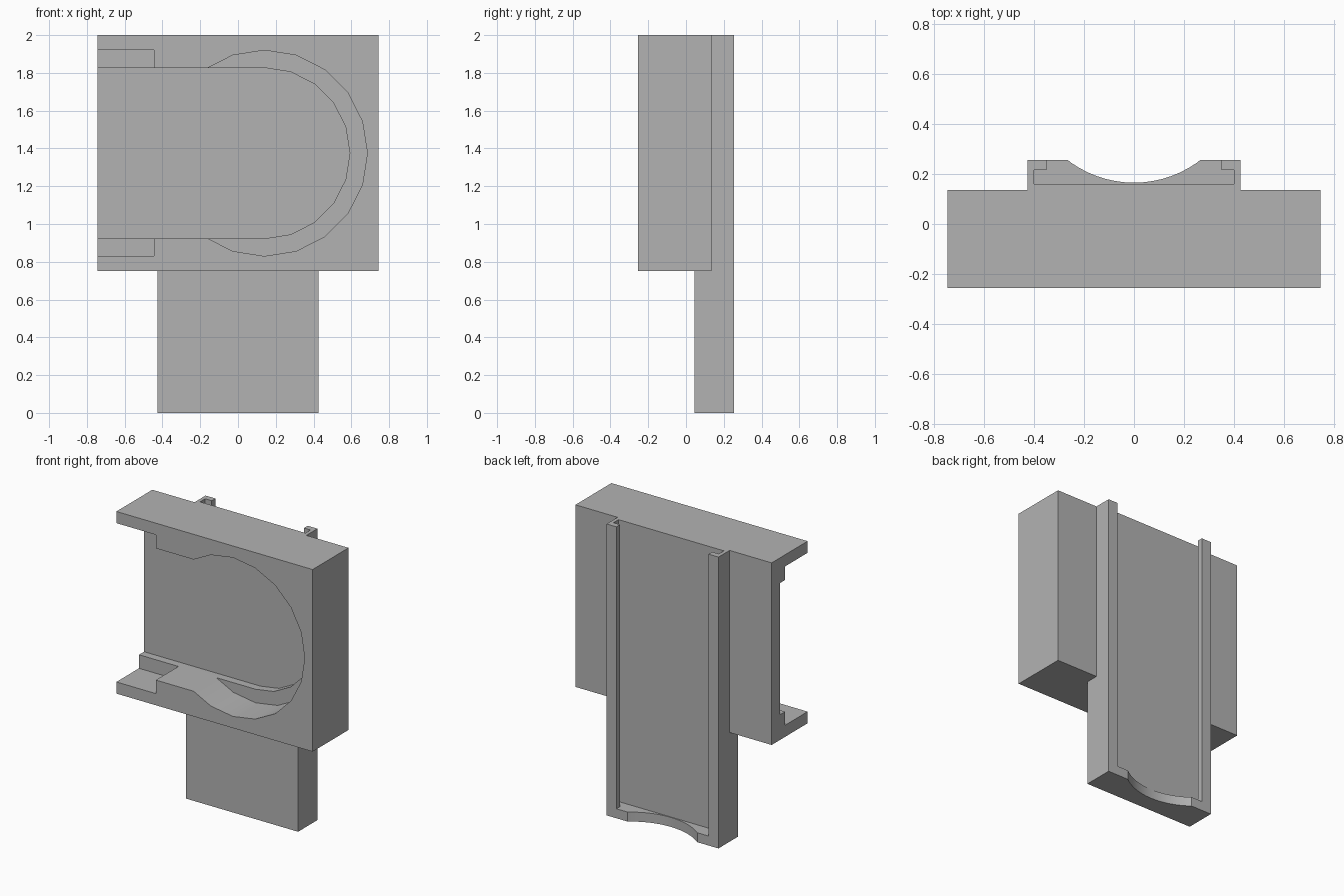
import bpy
import bmesh
from math import cos, sin, pi, radians

old = bpy.data.objects.get("Cube")
if old:
    bpy.data.objects.remove(old, do_unlink=True)

grey = bpy.data.materials.new("plain grey")
grey.use_nodes = True
colour = (0.45, 0.45, 0.45, 1)
grey.diffuse_color = colour
grey.node_tree.nodes["Principled BSDF"].inputs["Base Color"].default_value = colour


def prism(name, points, direction):
    """Extrude a closed 3D outline along a vector."""
    bm = bmesh.new()
    face = bm.faces.new([bm.verts.new(p) for p in points])
    result = bmesh.ops.extrude_face_region(bm, geom=[face])
    moved = [g for g in result["geom"] if isinstance(g, bmesh.types.BMVert)]
    bmesh.ops.translate(bm, verts=moved, vec=direction)
    bmesh.ops.recalc_face_normals(bm, faces=bm.faces)
    mesh = bpy.data.meshes.new(name)
    bm.to_mesh(mesh)
    bm.free()
    mesh.materials.append(grey)
    obj = bpy.data.objects.new(name, mesh)
    bpy.context.collection.objects.link(obj)
    return obj


def box(name, x0, x1, y0, y1, z0, z1):
    return prism(name, [(x0, y0, z0), (x1, y0, z0), (x1, y1, z0), (x0, y1, z0)],
                 (0, 0, z1 - z0))


def front_prism(name, outline, depth):
    """Cutter running from in front of the holder back to the given depth."""
    return prism(name, [(x, -0.5, z) for x, z in outline], (0, depth + 0.5, 0))


def combine(target, tool, operation):
    mod = target.modifiers.new("cut", "BOOLEAN")
    mod.operation = operation
    mod.solver = "EXACT"
    mod.object = tool
    bpy.context.view_layer.objects.active = target
    bpy.ops.object.modifier_apply(modifier=mod.name)
    bpy.data.objects.remove(tool, do_unlink=True)


def arc(cx, cy, radius, start, end, steps):
    return [(cx + radius * cos(start + (end - start) * i / steps),
             cy + radius * sin(start + (end - start) * i / steps))
            for i in range(steps + 1)]


# Wide block with the long back plate running down from it
holder = box("holder_body", -0.745, 0.745, -0.255, 0.135, 0.75, 2)
combine(holder, box("back_plate", -0.425, 0.425, 0.045, 0.255, 0, 2), "UNION")

# Front pocket: round-ended slot, shallower round recess and side notch
CX, CZ, DEPTH, LEDGE = 0.14, 1.375, 0.045, -0.01
slot = [(-1, CZ - 0.452)] + arc(CX, CZ, 0.452, -pi / 2, pi / 2, 10) + [(-1, CZ + 0.452)]
combine(holder, front_prism("slot_cutter", slot, DEPTH), "DIFFERENCE")
recess = arc(CX, CZ, 0.545, 0, 2 * pi, 20)[:-1]
combine(holder, front_prism("recess_cutter", recess, LEDGE), "DIFFERENCE")
combine(holder, box("notch_cutter", -1, -0.445, -0.5, LEDGE, 0.83, 1.92), "DIFFERENCE")

# Back channel with overhanging lips, open at the top
FLOOR = 0.065
combine(holder, box("channel_cutter", -0.4, 0.4, 0.16, 0.215, FLOOR, 2.5), "DIFFERENCE")
combine(holder, box("opening_cutter", -0.35, 0.35, 0.19, 0.5, FLOOR, 2.5), "DIFFERENCE")

# Curved finger scoop through the bottom stop
scoop = [(x, y, -0.5) for x, y in arc(0, 0.6, 0.435, 0, 2 * pi, 72)[:-1]]
combine(holder, prism("scoop_cutter", scoop, (0, 0, 0.6)), "DIFFERENCE")

# Smooth the arcs, keep every edge crisp
bpy.ops.object.select_all(action="DESELECT")
holder.select_set(True)
bpy.context.view_layer.objects.active = holder
bpy.ops.object.shade_smooth_by_angle(angle=radians(25))
